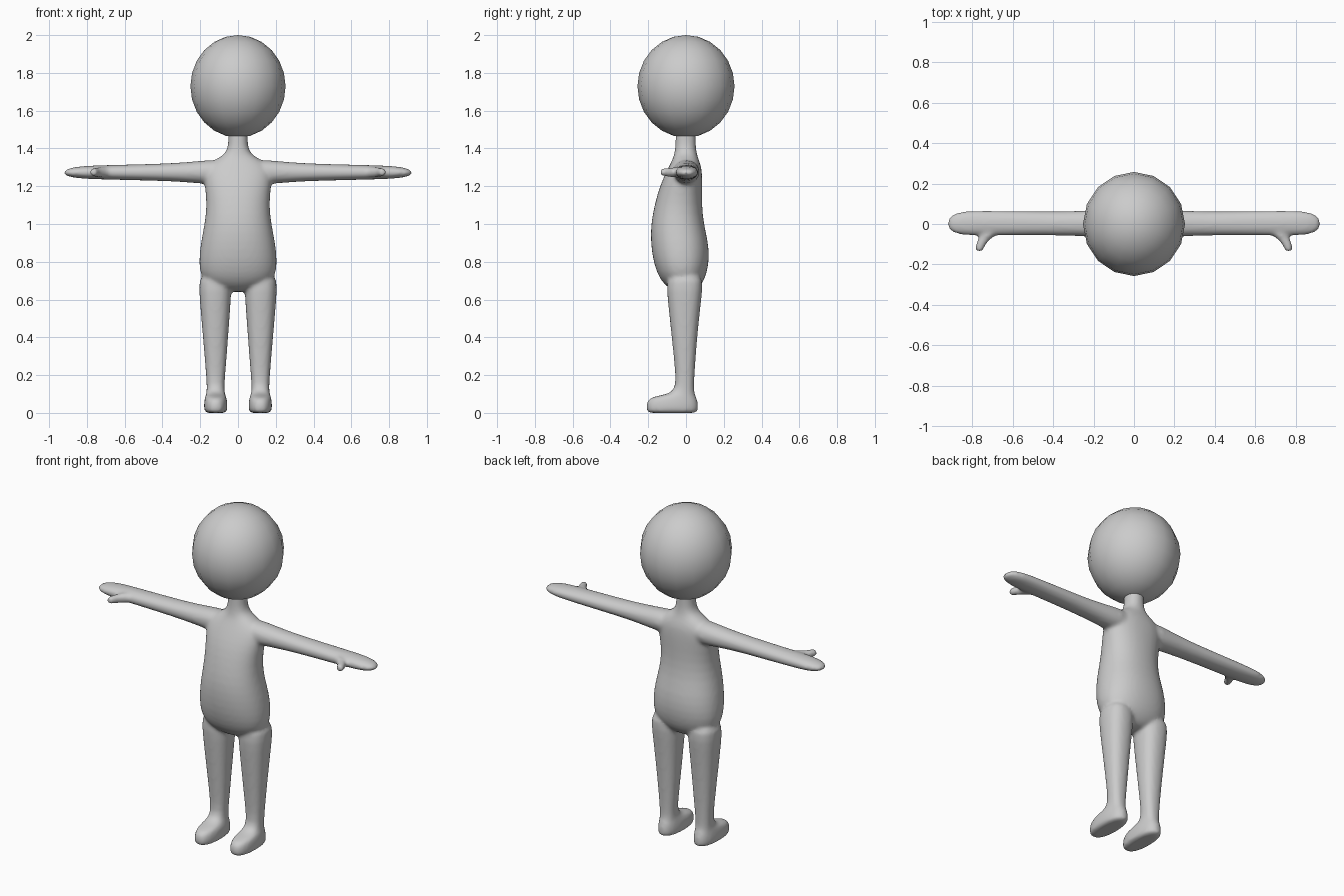
import bpy, bmesh
from math import cos, sin, pi, copysign


def loft(bm, axis, sections, mirror=1, power=1.0, n=24):
    """Skin of oval sections: (position, a_min, a_max, b_min, b_max)."""
    rings = []
    for pos, a0, a1, b0, b1 in sections:
        ring = []
        for i in range(n):
            t = 2 * pi * i / n
            c = copysign(abs(cos(t)) ** power, cos(t))
            s = copysign(abs(sin(t)) ** power, sin(t))
            co = [(a0 + a1) / 2 + c * (a1 - a0) / 2, (b0 + b1) / 2 + s * (b1 - b0) / 2]
            co.insert("xyz".index(axis), pos)
            ring.append(bm.verts.new((co[0] * mirror, co[1], co[2])))
        rings.append(ring)
    for r, q in zip(rings, rings[1:]):
        for i in range(n):
            j = (i + 1) % n
            bm.faces.new((r[i], r[j], q[j], q[i]))
    bm.faces.new(rings[0])
    bm.faces.new(rings[-1])


bm = bmesh.new()

# torso and neck: z, half width, front y, back y
torso = [(0.64, 0.05, -0.04, 0.03), (0.655, 0.11, -0.085, 0.06), (0.69, 0.175, -0.125, 0.09),
         (0.74, 0.205, -0.155, 0.112), (0.82, 0.208, -0.178, 0.125), (0.91, 0.197, -0.188, 0.118),
         (1.0, 0.178, -0.187, 0.095), (1.1, 0.166, -0.168, 0.085), (1.2, 0.176, -0.14, 0.087),
         (1.27, 0.185, -0.108, 0.086), (1.31, 0.165, -0.088, 0.08), (1.345, 0.115, -0.07, 0.066),
         (1.37, 0.068, -0.062, 0.058), (1.41, 0.053, -0.057, 0.052), (1.46, 0.051, -0.055, 0.052),
         (1.54, 0.051, -0.055, 0.052)]
loft(bm, "z", [(z, -w, w, f, b) for z, w, f, b in torso], power=0.9)

# leg with foot: z, x range, y range
leg = [(0.0, 0.075, 0.16, -0.18, 0.04), (0.0, 0.062, 0.174, -0.205, 0.06),
       (0.02, 0.055, 0.181, -0.213, 0.066), (0.055, 0.056, 0.18, -0.211, 0.064),
       (0.08, 0.06, 0.176, -0.195, 0.057), (0.092, 0.065, 0.172, -0.14, 0.05),
       (0.105, 0.07, 0.167, -0.08, 0.045), (0.14, 0.073, 0.165, -0.053, 0.042),
       (0.25, 0.063, 0.173, -0.06, 0.048), (0.4, 0.052, 0.186, -0.076, 0.06),
       (0.55, 0.041, 0.199, -0.092, 0.075), (0.65, 0.034, 0.207, -0.103, 0.088),
       (0.75, 0.04, 0.205, -0.1, 0.09)]
# arm with hand: x, y range, z range
arm = [(0.05, -0.07, 0.07, 1.21, 1.34), (0.15, -0.07, 0.073, 1.21, 1.34),
       (0.22, -0.062, 0.068, 1.216, 1.332), (0.35, -0.058, 0.062, 1.226, 1.322),
       (0.5, -0.056, 0.063, 1.23, 1.317), (0.7, -0.058, 0.066, 1.235, 1.312),
       (0.79, -0.058, 0.066, 1.238, 1.309), (0.86, -0.054, 0.062, 1.243, 1.303),
       (0.9, -0.04, 0.046, 1.252, 1.293), (0.922, -0.02, 0.024, 1.262, 1.28)]
# thumb: y, x range, z range
thumb = [(0.0, 0.62, 0.76, 1.245, 1.302), (-0.045, 0.665, 0.758, 1.245, 1.302),
         (-0.075, 0.712, 0.77, 1.248, 1.3), (-0.105, 0.735, 0.784, 1.25, 1.298),
         (-0.128, 0.743, 0.785, 1.252, 1.296), (-0.137, 0.752, 0.775, 1.262, 1.288)]
for side in (1, -1):
    loft(bm, "z", leg, side, 0.85)
    loft(bm, "x", arm, side, 0.95)
    loft(bm, "y", thumb, side)

bmesh.ops.recalc_face_normals(bm, faces=bm.faces)
mesh = bpy.data.meshes.new("body")
bm.to_mesh(mesh)
bm.free()
body = bpy.data.objects.new("body", mesh)
bpy.context.collection.objects.link(body)

# fuse the limbs into one soft skin
sub = body.modifiers.new("round", "SUBSURF")
sub.levels = sub.render_levels = 1
fuse = body.modifiers.new("fuse", "REMESH")
fuse.mode = "VOXEL"
fuse.voxel_size = 0.01
fuse.use_smooth_shade = True
soft = body.modifiers.new("soften", "SMOOTH")
soft.factor = 0.5
soft.iterations = 8

# coarse round head
bpy.ops.mesh.primitive_uv_sphere_add(segments=16, ring_count=12, radius=1, location=(0, 0, 1.729))
head = bpy.context.object
head.name = "head"
head.scale = (0.252, 0.257, 0.271)
bpy.ops.object.shade_smooth()
